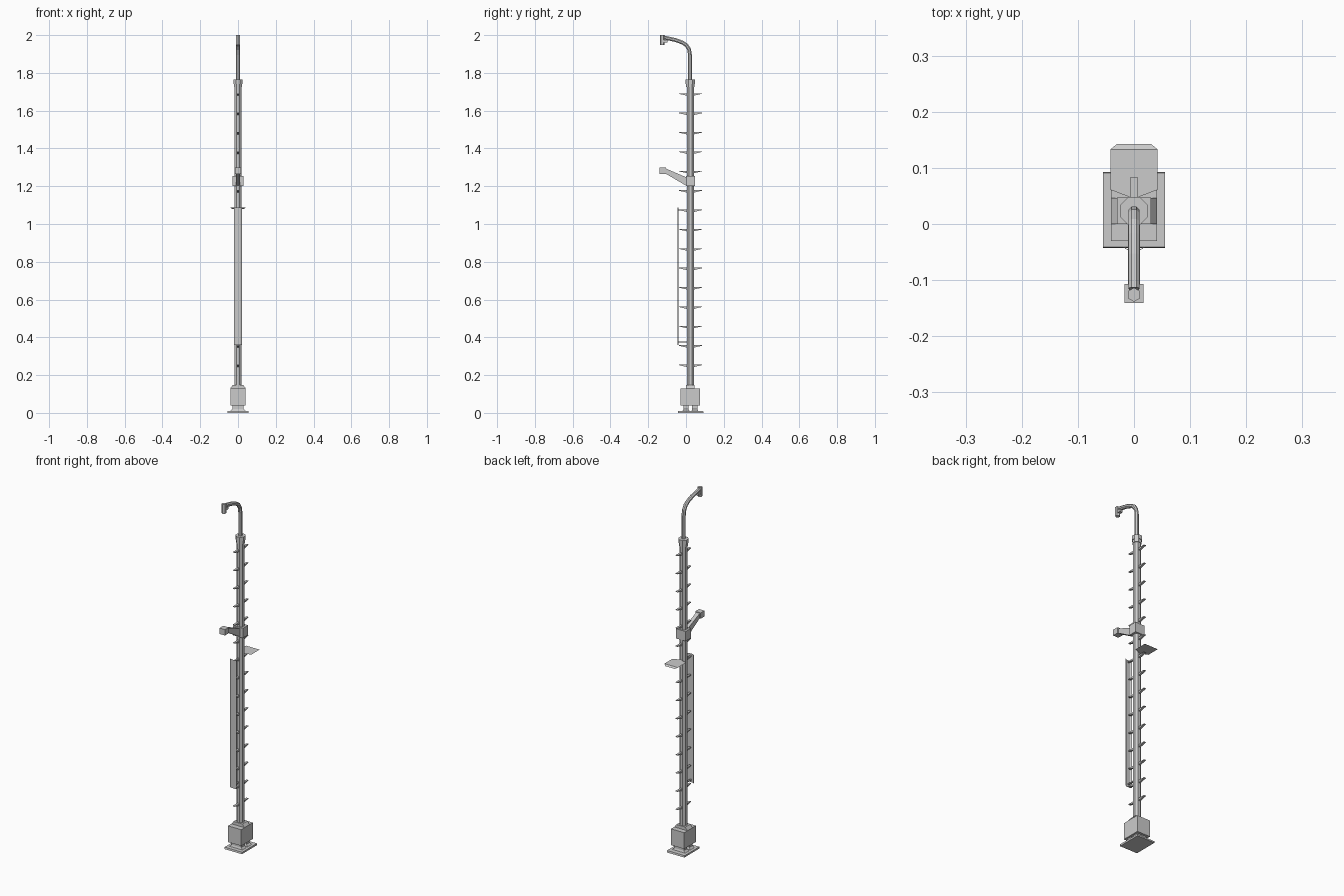
import bpy, bmesh, math
from mathutils import Vector

if "Cube" in bpy.data.objects:
    bpy.data.objects.remove(bpy.data.objects["Cube"])

CY = 0.023  # pole axis in y


def mesh_obj(name, verts, faces):
    me = bpy.data.meshes.new(name)
    me.from_pydata(verts, [], faces)
    ob = bpy.data.objects.new(name, me)
    bpy.context.collection.objects.link(ob)
    bm = bmesh.new()
    bm.from_mesh(me)
    bmesh.ops.recalc_face_normals(bm, faces=bm.faces)
    bm.to_mesh(me)
    bm.free()
    return ob


def prism(name, lower, upper):
    """Closed solid between two matching loops of points."""
    n = len(lower)
    faces = [tuple(range(n)), tuple(range(n, 2 * n))]
    faces += [(i, (i + 1) % n, n + (i + 1) % n, n + i) for i in range(n)]
    return mesh_obj(name, lower + upper, faces)


def box(name, x, y0, y1, z0, z1, top_x=None, inset_y=0):
    tx = x if top_x is None else top_x
    lo = [(-x, y0, z0), (x, y0, z0), (x, y1, z0), (-x, y1, z0)]
    a, b = y0 + inset_y, y1 - inset_y
    hi = [(-tx, a, z1), (tx, a, z1), (tx, b, z1), (-tx, b, z1)]
    return prism(name, lo, hi)


def side_profile(name, pts, w0, w1=None):
    """Side outline (y, z) widened to +-w across x."""
    return prism(name, [(-w0, y, z) for y, z in pts], [(w0, y, z) for y, z in pts])


def column(name, r, y, z0, z1, sides=8):
    ring = [(r * math.cos(2 * math.pi * (i + .5) / sides),
             y + r * math.sin(2 * math.pi * (i + .5) / sides)) for i in range(sides)]
    return prism(name, [(a, b, z0) for a, b in ring], [(a, b, z1) for a, b in ring])


# base plate, feet and foundation box
box("base_plate", 0.055, -0.043, 0.093, 0.0, 0.010, inset_y=0.002)
for i, y in enumerate((0.0, 0.047)):
    box(f"base_foot_{i}", 0.040, y - 0.018, y + 0.018, 0.010, 0.020, 0.030, 0.004)
    box(f"foot_block_{i}", 0.030, y - 0.014, y + 0.014, 0.020, 0.040)
box("base_box", 0.041, -0.030, 0.075, 0.038, 0.130)
box("base_cap", 0.041, 0.000, 0.046, 0.130, 0.147, 0.028)

# pole and top collar
column("pole", 0.0205, CY, 0.14, 1.75)
column("collar_lower", 0.024, CY, 1.725, 1.742)
column("collar_upper", 0.027, CY, 1.742, 1.765)

# climbing pegs on both faces of the pole
for i in range(15):
    z = 1.692 - i * 0.1026
    for side, tip in (("front", -0.037), ("back", 0.084)):
        s = -1 if tip < 0 else 1
        root = CY + s * 0.017
        side_profile(f"{side}_peg_{i}",
                     [(root, z), (tip, z), (tip, z - 0.003), (root, z - 0.013)], 0.006)

# shallow channel guard in front of the pegs
xs = [(-0.020, -0.041), (-0.012, -0.046), (0.012, -0.046), (0.020, -0.041)]
guard = mesh_obj("front_guard",
                 [(x, y, z) for z in (0.36, 1.087) for x, y in xs],
                 [(i, i + 1, i + 5, i + 4) for i in range(3)])
mod = guard.modifiers.new("thickness", "SOLIDIFY")
mod.thickness = 0.001
for z in (0.375, 1.075):
    box("guard_tie", 0.004, -0.044, CY - 0.015, z - 0.003, z + 0.003)

# thin rear step plate with sloped lip
mesh_obj("rear_step",
         [(-0.042, 0.061, 1.087), (0, 0.045, 1.087), (0.042, 0.061, 1.087),
          (0.042, 0.133, 1.087), (-0.042, 0.133, 1.087),
          (0.030, 0.143, 1.080), (-0.030, 0.143, 1.080)],
         [(0, 1, 2, 3, 4), (4, 3, 5, 6)])

# clamp with raised arm
box("arm_clamp", 0.030, 0.000, 0.047, 1.200, 1.255)
side_profile("arm", [(0.002, 1.202), (0.002, 1.247), (-0.110, 1.295), (-0.110, 1.268)], 0.011)
side_profile("arm_head", [(-0.107, 1.265), (-0.107, 1.298), (-0.141, 1.298), (-0.141, 1.265)], 0.017)

# bent pipe swept along a path in the y-z plane
path = [Vector((y, z)) for y, z in ((0.021, 1.755), (0.021, 1.895), (0.016, 1.925), (0.002, 1.947),
                                    (-0.020, 1.961), (-0.055, 1.974), (-0.115, 1.987))]
SIDES, R = 8, 0.011
verts, faces = [], []
for i, p in enumerate(path):
    t = (path[min(i + 1, len(path) - 1)] - path[max(i - 1, 0)]).normalized()
    n = Vector((t.y, -t.x))
    for k in range(SIDES):
        a = 2 * math.pi * (k + .5) / SIDES
        q = p + n * (R * math.sin(a))
        verts.append((R * math.cos(a), q.x, q.y))
for i in range(len(path) - 1):
    for k in range(SIDES):
        j = (k + 1) % SIDES
        faces.append((i * SIDES + k, i * SIDES + j, (i + 1) * SIDES + j, (i + 1) * SIDES + k))
faces += [tuple(range(SIDES)), tuple(range(len(verts) - SIDES, len(verts)))]
mesh_obj("bent_pipe", verts, faces)

# holder at the pipe tip
column("tip_holder", 0.0125, -0.126, 1.948, 2.0, 6)
box("tip_bracket", 0.009, -0.118, -0.098, 1.962, 1.975)
